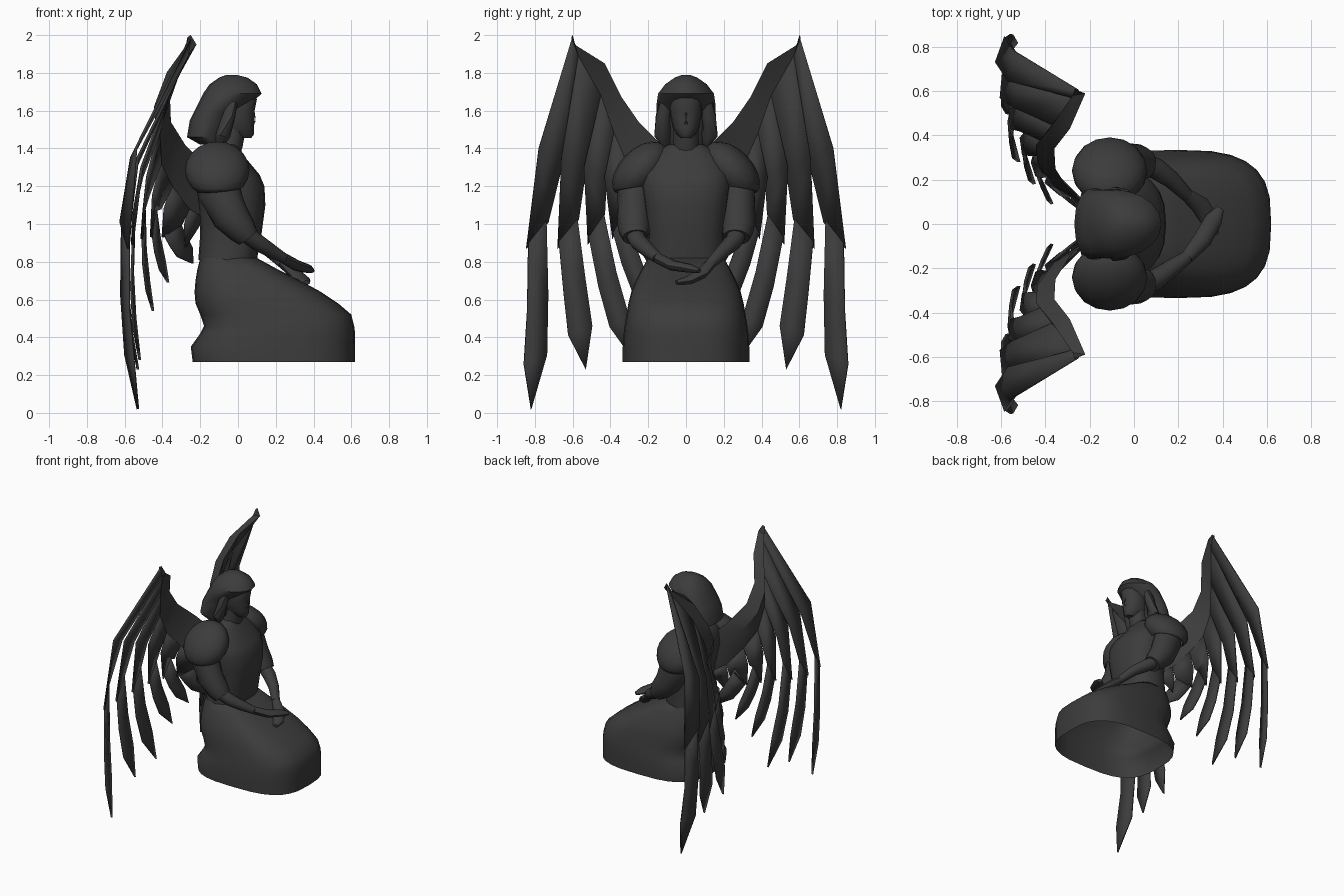
import bpy, bmesh, math
from mathutils import Vector

old = bpy.data.objects.get("Cube")
if old:
    bpy.data.objects.remove(old)

stone = bpy.data.materials.new("dark_stone")
stone.use_nodes = True
COLOUR = (0.045, 0.045, 0.045, 1)
stone.diffuse_color = COLOUR
stone.node_tree.nodes["Principled BSDF"].inputs["Base Color"].default_value = COLOUR


def finish(name, bm, mirror=False, thick=0, angle=40):
    """Turn a bmesh into a shaded object, optionally thickened and mirrored across y."""
    bmesh.ops.recalc_face_normals(bm, faces=bm.faces)
    mesh = bpy.data.meshes.new(name)
    bm.to_mesh(mesh)
    bm.free()
    mesh.materials.append(stone)
    ob = bpy.data.objects.new(name, mesh)
    bpy.context.collection.objects.link(ob)
    if thick:
        sol = ob.modifiers.new("thickness", 'SOLIDIFY')
        sol.thickness, sol.offset = thick, 0
    if mirror:
        ob.modifiers.new("mirror", 'MIRROR').use_axis = (False, True, False)
    bpy.ops.object.select_all(action='DESELECT')
    bpy.context.view_layer.objects.active = ob
    ob.select_set(True)
    bpy.ops.object.shade_smooth_by_angle(angle=math.radians(angle))
    return ob


def skin_rings(bm, rings, cap_start=True):
    loops = [[bm.verts.new(p) for p in r] for r in rings]
    n = len(loops[0])
    for a, b in zip(loops, loops[1:]):
        for i in range(n):
            bm.faces.new((a[i], a[(i + 1) % n], b[(i + 1) % n], b[i]))
    if cap_start:
        bm.faces.new(loops[0])
    bm.faces.new(loops[-1])


def loft(name, sections, power=2.0, taper=0.0, n=20, bottom=True, angle=40):
    """Stack of rounded rings; each section is (z, back x, front x, half width)."""
    rings = []
    for z, x0, x1, w in sections:
        ring = []
        for i in range(n):
            a = math.tau * i / n
            c, s = math.cos(a), math.sin(a)
            cx = math.copysign(abs(c) ** (2 / power), c)
            sy = math.copysign(abs(s) ** (2 / power), s)
            ring.append(((x0 + x1) / 2 + cx * (x1 - x0) / 2, sy * w * (1 + taper * cx), z))
        rings.append(ring)
    bm = bmesh.new()
    skin_rings(bm, rings, bottom)
    return finish(name, bm, angle=angle)


def limb(name, path, side=1, n=12):
    """Tube along a path; each point is (x, y, z, width radius, height radius)."""
    pts = [Vector((p[0], p[1] * side, p[2])) for p in path]
    rings = []
    for k, p in enumerate(pts):
        t = (pts[min(k + 1, len(pts) - 1)] - pts[max(k - 1, 0)]).normalized()
        u = t.cross(Vector((0, 0, 1))).normalized()
        v = u.cross(t)
        ra, rb = path[k][3:]
        rings.append([p + u * ra * math.cos(math.tau * i / n) + v * rb * math.sin(math.tau * i / n)
                      for i in range(n)])
    bm = bmesh.new()
    skin_rings(bm, rings)
    return finish(name, bm)


# Kneeling skirt, open underneath
loft("skirt", [(.27, -.24, .62, .335), (.35, -.25, .62, .335), (.42, -.2, .62, .33),
               (.46, -.18, .615, .325), (.52, -.2, .6, .315), (.58, -.225, .53, .305),
               (.64, -.23, .44, .29), (.7, -.225, .33, .265), (.76, -.215, .21, .235),
               (.82, -.2, .1, .2)], power=3, n=28, bottom=False, angle=60)

# Tunic, neck and head
loft("torso", [(.81, -.21, .1, .205), (.95, -.2, .125, .2), (1.1, -.21, .145, .22),
               (1.2, -.23, .14, .235), (1.26, -.24, .115, .235), (1.35, -.23, .04, .2),
               (1.4, -.2, .01, .13), (1.42, -.17, -.005, .095)], power=2.5)
limb("neck", [(-.08, 0, 1.36, .085, .085), (-.04, 0, 1.43, .068, .068), (-.02, 0, 1.53, .065, .065)])
loft("face", [(1.455, -.03, .07, .028), (1.475, -.08, .085, .05), (1.51, -.1, .084, .07),
              (1.56, -.1, .088, .08), (1.6, -.1, .088, .085), (1.66, -.1, .1, .085),
              (1.7, -.1, .09, .07)], power=2.2, n=16)
limb("nose", [(.08, 0, 1.6, .01, .008), (.095, 0, 1.55, .013, .013), (.08, 0, 1.53, .012, .008)], n=6)
loft("hair", [(1.42, -.2, -.08, .13), (1.46, -.27, -.05, .16), (1.55, -.255, -.03, .155),
              (1.6, -.23, .0, .155), (1.64, -.21, .07, .155), (1.69, -.185, .125, .148),
              (1.74, -.15, .1, .11), (1.775, -.1, .05, .06), (1.79, -.06, -.01, .02)],
     power=2.1, taper=-.18, n=16)
for s, label in ((1, "left"), (-1, "right")):
    limb(label + "_side_lock", [(-.03, .1, 1.68, .035, .03), (-.05, .122, 1.57, .04, .035),
                                (-.08, .125, 1.47, .045, .04), (-.1, .105, 1.42, .02, .025)], s, 10)

# Shoulder cap: a dome cut off at its rim
bm = bmesh.new()
bmesh.ops.create_uvsphere(bm, u_segments=16, v_segments=10, radius=1)
for v in bm.verts:
    x, y, z = v.co
    v.co = (-.11 + .165 * x, .24 + .135 * y - .055 * z, 1.285 + .145 * z - .015 * y)
bmesh.ops.bisect_plane(bm, geom=bm.verts[:] + bm.edges[:] + bm.faces[:], plane_co=(-.1, .25, 1.19),
                       plane_no=(-.1, .15, 1), clear_inner=True)
finish("shoulder_cap", bm, mirror=True, thick=.012)

# Arms: puffed sleeve, forearm and resting hands
hands = {1: [(.24, .13, .79, .03, .028), (.3, .085, .74, .042, .027), (.345, .01, .7, .042, .024),
             (.365, -.05, .69, .018, .012)],
         -1: [(.24, .15, .82, .03, .028), (.31, .07, .78, .042, .028), (.36, -.02, .765, .04, .024),
              (.39, -.07, .752, .018, .012)]}
for s, label in ((1, "left"), (-1, "right")):
    limb(label + "_sleeve", [(-.13, .23, 1.3, .1, .12), (-.1, .26, 1.17, .1, .12),
                             (-.04, .278, 1.04, .09, .1), (.02, .275, .97, .085, .08),
                             (.052, .268, .93, .07, .062)], s)
    limb(label + "_forearm", [(.03, .275, .955, .05, .046), (.1, .25, .905, .048, .045),
                              (.17, .2, .86, .04, .038), hands[s][0]], s)
    limb(label + "_hand", hands[s], s, 10)
    limb(label + "_thumb", [hands[s][1][:3] + (.014, .014),
                            tuple(c + d for c, d in zip(hands[s][2][:3], (-.045, .01, -.005))) + (.008, .008)], s, 6)

# Wing ribs, outermost first: leading edge, band edge, middle, covert tip
ribs = [[Vector(p) for p in r] for r in (
    ((-.25, .6, 2), (-.255, .605, 1.98), (-.54, .78, 1.4), (-.58, .845, .87)),
    ((-.22, .59, 1.95), (-.27, .57, 1.89), (-.53, .66, 1.35), (-.59, .68, .87)),
    ((-.29, .43, 1.85), (-.37, .45, 1.68), (-.51, .54, 1.3), (-.56, .52, .89)),
    ((-.36, .34, 1.67), (-.42, .38, 1.48), (-.48, .43, 1.25), (-.51, .39, .92)),
    ((-.355, .25, 1.54), (-.41, .31, 1.32), (-.45, .32, 1.15), (-.46, .28, .93)),
    ((-.28, .13, 1.42), (-.35, .22, 1.2), (-.39, .22, 1.08), (-.4, .19, .93)),
    ((-.2, .08, 1.34), (-.26, .13, 1.08), (-.28, .13, 1), (-.28, .11, .88)),
    ((-.16, .05, 1.3), (-.19, .06, 1.04), (-.2, .07, .98), (-.21, .07, .86)))]
tips = [Vector(p) for p in ((-.53, .82, .02), (-.53, .53, .23), (-.52, .28, .28),
                            (-.45, .18, .54), (-.37, .09, .69), (-.24, .07, .79))]

# Leading band: three-sided arm, thickest halfway along
bm = bmesh.new()
sections = []
for i, r in enumerate(ribs):
    swell = math.sin(math.pi * i / (len(ribs) - 1))
    back = (r[0] + r[1]) / 2 + Vector((-.015, .005, 0)) + Vector((-.04, -.01, .05)) * swell
    sections.append((r[0], r[1], back))
skin_rings(bm, sections)
finish("wing_band", bm, mirror=True, angle=30)

# Overlapping covert feathers, with the long flight feathers below them
coverts, flights = bmesh.new(), bmesh.new()
for i, (a, b) in enumerate(zip(ribs, ribs[1:])):
    step = Vector((-.035, -.015, 0)) * (1 - .1 * i)
    notch = b[3].lerp(a[3], .3) + Vector((step.x, 0, .14))
    outer = [coverts.verts.new(p) for p in a[1:]]
    inner = [coverts.verts.new(p) for p in (b[1], b[2] + step, notch)]
    for k in range(2):
        coverts.faces.new((outer[k], inner[k], inner[k + 1], outer[k + 1]))
    if i == len(tips):
        break
    across = (a[3] - notch) * Vector((1, 1, 0))
    half = across.normalized() * min(.05, across.length * .45)
    top = a[3].lerp(notch, .5) + Vector((.005, 0, .02))
    drop = tips[i] - top
    bow = Vector((-.03 * min(1, drop.length), -.15 * drop.y - .01, 0))
    pairs = []
    for t, lift in ((0, 0), (.4, 1), (.72, .9)):
        c = top + drop * t + bow * lift
        wide = half * (1 + .4 * t)
        slant = Vector((0, 0, .06 - .05 * t))
        pairs.append((flights.verts.new(c + wide - slant), flights.verts.new(c - wide + slant)))
    for p, q in zip(pairs, pairs[1:]):
        flights.faces.new((p[0], p[1], q[1], q[0]))
    flights.faces.new((*pairs[-1], flights.verts.new(tips[i])))
finish("covert_feathers", coverts, mirror=True, thick=.014, angle=25)
finish("flight_feathers", flights, mirror=True, thick=.014, angle=25)
